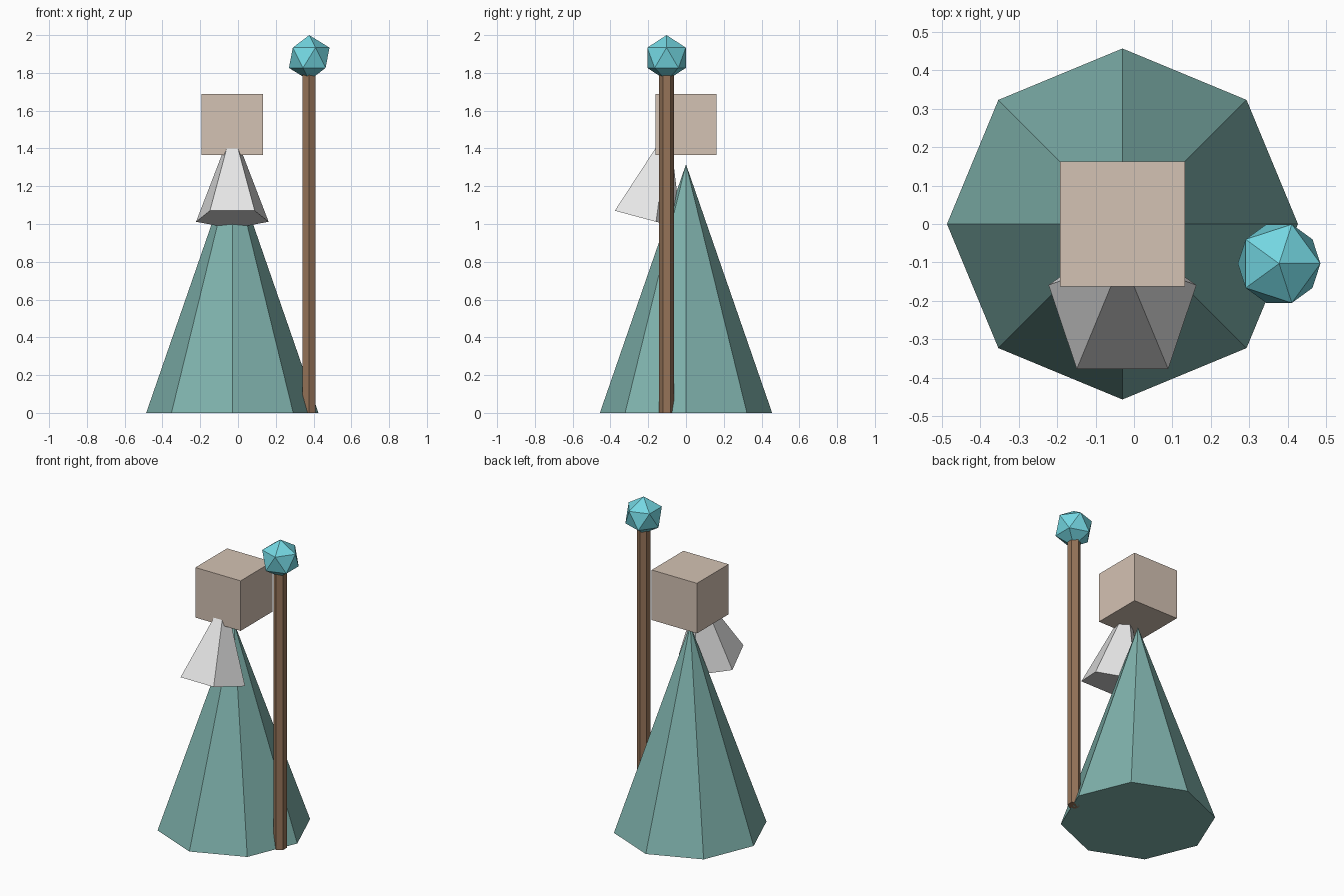
import bpy
import math

if "Cube" in bpy.data.objects:
    bpy.data.objects.remove(bpy.data.objects["Cube"])


def material(name, rgb):
    """Flat colour given as 0-255 sRGB, stored as linear values."""
    lin = [((c / 255 + 0.055) / 1.055) ** 2.4 for c in rgb]
    m = bpy.data.materials.new(name)
    m.diffuse_color = (*lin, 1)
    m.use_nodes = True
    m.node_tree.nodes["Principled BSDF"].inputs["Base Color"].default_value = m.diffuse_color
    return m


def finish(name, mat):
    ob = bpy.context.object
    ob.name = name
    ob.data.materials.append(mat)
    return ob


teal = material("teal cloth", (127, 178, 172))
skin = material("pale skin", (212, 194, 179))
white = material("white hair", (230, 230, 230))
wood = material("brown wood", (150, 116, 89))
glow = material("cyan crystal", (116, 215, 226))

BODY_X = -0.03
STAFF_X, STAFF_Y = 0.375, -0.103

# Robe: eight-sided cone
bpy.ops.mesh.primitive_cone_add(vertices=8, radius1=0.456, radius2=0, depth=1.316,
                                location=(BODY_X, 0, 0.658))
finish("robe", teal)

# Head: plain cube
bpy.ops.mesh.primitive_cube_add(size=0.325, location=(BODY_X, 0, 1.527))
finish("head", skin)

# Beard: five-sided cone, its tip leaning back into the head
tilt = math.radians(-15)
depth = 0.5
base_y, base_z = -0.219, 1.028
bpy.ops.mesh.primitive_cone_add(
    vertices=5, radius1=0.202, radius2=0, depth=depth, rotation=(tilt, 0, 0),
    location=(BODY_X, base_y - math.sin(tilt) * depth / 2,
              base_z + math.cos(tilt) * depth / 2))
finish("beard", white)

# Staff: hexagonal pole
bpy.ops.mesh.primitive_cylinder_add(vertices=6, radius=0.04, depth=1.8,
                                    location=(STAFF_X, STAFF_Y, 0.9))
finish("staff", wood)

# Orb: icosahedron on top of the staff
bpy.ops.mesh.primitive_ico_sphere_add(subdivisions=1, radius=0.12,
                                      location=(STAFF_X + 0.002, STAFF_Y, 1.88))
finish("staff_orb", glow)
